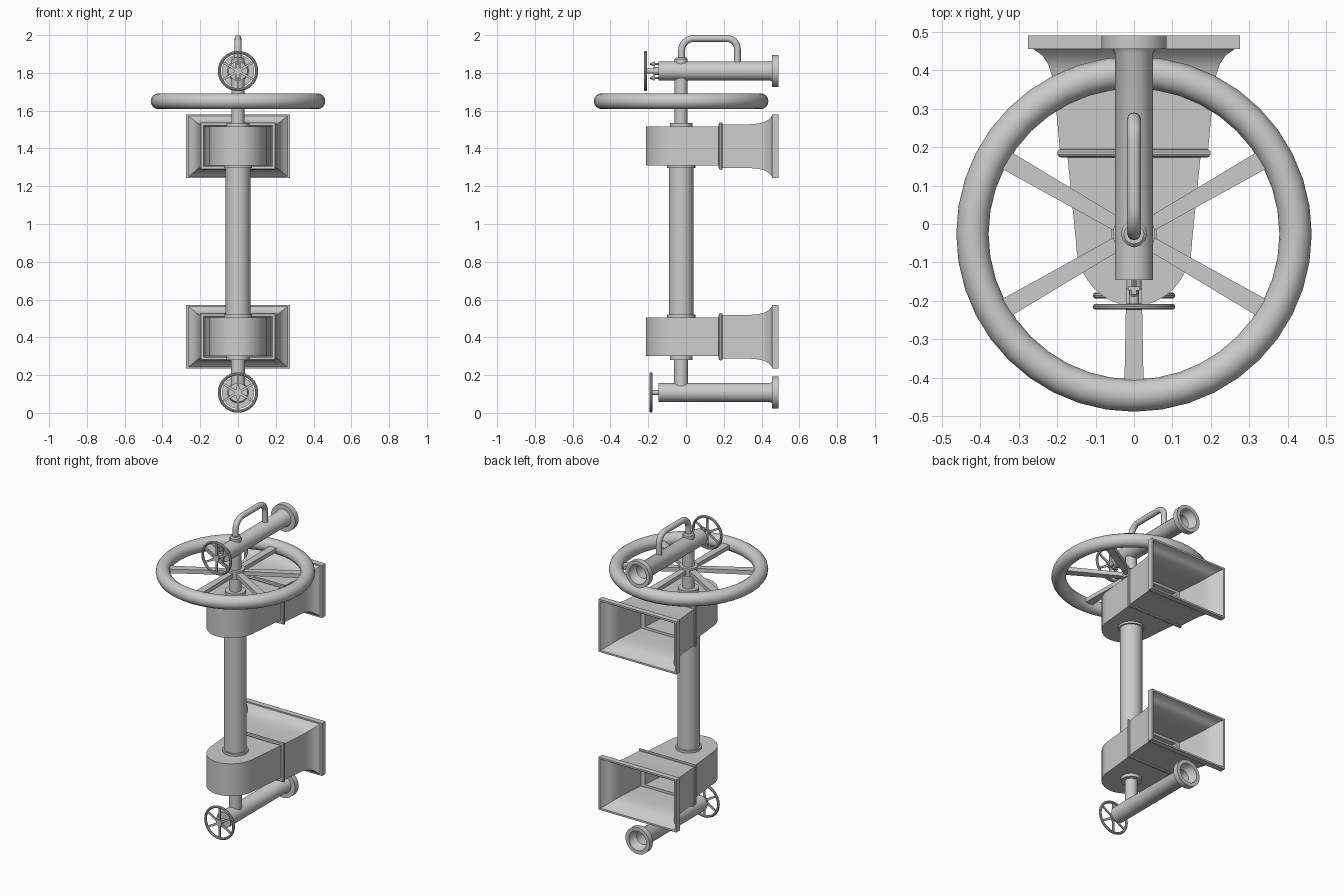
import bpy, bmesh, math
from mathutils import Vector, Matrix

if "Cube" in bpy.data.objects:
    bpy.data.objects.remove(bpy.data.objects["Cube"])

CY = -0.026          # column axis y
TURN = Matrix.Rotation(-math.pi / 2, 4, 'X')   # local z -> world y


def finish(name, bm, angle=35, recalc=True):
    if recalc:
        bmesh.ops.recalc_face_normals(bm, faces=bm.faces)
    me = bpy.data.meshes.new(name)
    bm.to_mesh(me)
    bm.free()
    ob = bpy.data.objects.new(name, me)
    bpy.context.collection.objects.link(ob)
    bpy.ops.object.select_all(action='DESELECT')
    ob.select_set(True)
    bpy.context.view_layer.objects.active = ob
    bpy.ops.object.shade_smooth_by_angle(angle=math.radians(angle))
    return ob


def bridge(bm, rings, closed=False, caps=True):
    n = len(rings[0])
    pairs = list(zip(rings, rings[1:])) + ([(rings[-1], rings[0])] if closed else [])
    for a, b in pairs:
        for i in range(n):
            j = (i + 1) % n
            bm.faces.new((a[i], a[j], b[j], b[i]))
    if caps and not closed:
        bm.faces.new(rings[0])
        bm.faces.new(rings[-1])


def lathe(name, profile, origin, along_y=False, segs=32):
    """Spin (radius, height) points about z, or about y."""
    bm = bmesh.new()
    rings = [[bm.verts.new((r * math.cos(2 * math.pi * i / segs),
                            r * math.sin(2 * math.pi * i / segs), h))
              for i in range(segs)] for r, h in profile]
    bridge(bm, rings)
    bm.transform(Matrix.Translation(origin) @ (TURN if along_y else Matrix()))
    return finish(name, bm)


def cyl(name, r, a, b, x=0, other=0.0, along_y=False, segs=32):
    origin = (x, 0, other) if along_y else (x, other, 0)
    return lathe(name, [(r, a), (r, b)], origin, along_y, segs)


def rect_loft(name, sections, z, closed=False, cap_start=False):
    """Skin rectangles given as (y, half width, half height)."""
    bm = bmesh.new()
    rings = [[bm.verts.new((sx * w, y, z + sz * h))
              for sx, sz in ((-1, -1), (1, -1), (1, 1), (-1, 1))] for y, w, h in sections]
    bridge(bm, rings, closed, caps=False)
    if not closed:
        bm.faces.new(rings[-1])
    return finish(name, bm)


def wheel(name, major, minor, spoke, hub, matrix, segs, sides, first):
    """Torus rim, six spokes and a hub; spoke = (inner w, outer w, thickness)."""
    bm = bmesh.new()
    rings = []
    for i in range(segs):
        a = 2 * math.pi * i / segs
        rings.append([bm.verts.new(((major + minor * math.cos(t)) * math.cos(a),
                                    (major + minor * math.cos(t)) * math.sin(a),
                                    minor * math.sin(t)))
                      for t in [2 * math.pi * k / sides for k in range(sides)]])
    bridge(bm, rings, closed=True)
    for k in range(6):
        rot = Matrix.Rotation(first + k * math.pi / 3, 4, 'Z')
        ends = []
        for d, w in ((hub[0] * 0.5, spoke[0]), (major - minor * 0.6, spoke[1])):
            ends.append([bm.verts.new(rot @ Vector((d, sy * w / 2, sz * spoke[2] / 2)))
                         for sy, sz in ((-1, -1), (1, -1), (1, 1), (-1, 1))])
        bridge(bm, ends)
    bmesh.ops.create_cone(bm, cap_ends=True, segments=24, radius1=hub[0],
                          radius2=hub[0], depth=hub[1])
    bm.transform(matrix)
    return finish(name, bm)


def nozzle(label, z):
    """Horizontal pipe with a flanged, hollow rear end."""
    lathe(label + "_pipe", [(0.05, -0.145), (0.05, 0.445), (0.056, 0.455), (0.085, 0.455),
                            (0.085, 0.49), (0.062, 0.49), (0.056, 0.455), (0.042, 0.44),
                            (0.042, 0.0)], (0, 0, z), True)


def housing(label, z):
    """Rounded gear casing, left open to the horn behind."""
    bm = bmesh.new()
    pts = [(-0.174, 0.185)]
    pts += [(-0.151 * math.cos(math.pi * i / 24), -0.045 - 0.168 * math.sin(math.pi * i / 24))
            for i in range(25)]
    pts += [(0.174, 0.185)]
    rings = [[bm.verts.new((x, y, z + s * 0.103)) for x, y in pts] for s in (-1, 1)]
    bridge(bm, rings)
    bm.faces.ensure_lookup_table()
    back = [f for f in bm.faces if f.calc_center_median().y > 0.184]
    bmesh.ops.recalc_face_normals(bm, faces=bm.faces)
    bmesh.ops.delete(bm, geom=back, context='FACES_ONLY')
    finish(label + "_housing", bm, recalc=False)
    # flared hollow horn: outside, rim, then inside down to the casing cavity
    outer = [(0.185, 0.192, 0.116), (0.34, 0.206, 0.116), (0.385, 0.213, 0.12),
             (0.415, 0.223, 0.128), (0.438, 0.238, 0.141), (0.455, 0.262, 0.16)]
    rim = [(0.455, 0.275, 0.168), (0.49, 0.275, 0.168), (0.49, 0.264, 0.157)]
    inner = [(y + 0.008, w - 0.01, h - 0.01) for y, w, h in reversed(outer)]
    cavity = [(0.193, 0.155, 0.09), (0.0, 0.138, 0.09)]
    rect_loft(label + "_horn", [(0.185, 0.16, 0.095)] + outer + rim + inner + cavity, z)
    # rounded band over the joint
    band = [(0.184 + 0.011 * math.cos(t), 0.189 + 0.011 * math.sin(t), 0.115 + 0.011 * math.sin(t))
            for t in [2 * math.pi * k / 10 for k in range(10)]]
    rect_loft(label + "_joint_band", band, z, closed=True)


# gear casings with horns
housing("upper", 1.412)
housing("lower", 0.403)

# column, stems and collars
cyl("main_column", 0.065, 0.505, 1.31, other=CY)
cyl("upper_stem", 0.034, 1.515, 1.81, other=CY)
cyl("lower_stem", 0.037, 0.107, 0.30, other=CY)
for name, r, a, b in (("upper_top_collar", 0.06, 1.51, 1.535),
                      ("upper_bottom_collar", 0.075, 1.296, 1.315),
                      ("lower_top_collar", 0.075, 0.50, 0.52),
                      ("lower_bottom_collar", 0.06, 0.28, 0.305)):
    cyl(name, r, a, b, other=CY)

# large hand wheel
wheel("main_wheel", 0.42, 0.042, (0.036, 0.05, 0.026), (0.055, 0.05),
      Matrix.Translation((0, CY, 1.65)), 40, 16, math.pi / 6)

# horizontal pipes and their small hand wheels
ZU, ZL = 1.81, 0.108
nozzle("upper", ZU)
nozzle("lower", ZL)
for label, z, y in (("upper", ZU, -0.215), ("lower", ZL, -0.186)):
    wheel(label + "_small_wheel", 0.099, 0.008, (0.014, 0.011, 0.008), (0.02, 0.016),
          Matrix.Translation((0, y, z)) @ TURN, 32, 10, math.pi / 6)
    cyl(label + "_valve_spindle", 0.013, y - 0.008, -0.14, other=z, along_y=True, segs=16)

# packing gland with two bolts on the upper valve
cyl("gland_sleeve", 0.02, -0.17, -0.14, other=ZU, along_y=True, segs=20)
bm = bmesh.new()
bmesh.ops.create_cube(bm, size=1, matrix=Matrix.Translation((0, -0.168, ZU))
                      @ Matrix.Diagonal((0.03, 0.01, 0.1, 1)))
finish("gland_bar", bm)
for s in (-1, 1):
    cyl("gland_bolt", 0.006, -0.19, -0.14, other=ZU + s * 0.037, along_y=True, segs=10)
    cyl("gland_nut", 0.012, -0.183, -0.172, other=ZU + s * 0.037, along_y=True, segs=6)

# bypass loop on top
curve = bpy.data.curves.new("bypass", 'CURVE')
curve.dimensions = '3D'
curve.bevel_depth = 0.018
curve.bevel_resolution = 4
curve.use_fill_caps = True
path = [(-0.024, 1.82)]
for cy, r, a0 in ((0.041, 0.065, math.pi), (0.217, 0.055, math.pi / 2)):
    path += [(cy + r * math.cos(a0 - math.pi / 2 * i / 8),
              1.982 - r + r * math.sin(a0 - math.pi / 2 * i / 8)) for i in range(9)]
path.append((0.272, 1.83))
sp = curve.splines.new('POLY')
sp.points.add(len(path) - 1)
for p, (y, z) in zip(sp.points, path):
    p.co = (0, y, z, 1)
sp.use_smooth = True
bpy.context.collection.objects.link(bpy.data.objects.new("bypass_loop", curve))
lathe("bypass_collar", [(0.034, 1.84), (0.034, 1.874), (0.026, 1.882)], (0, CY, 0), segs=12)
